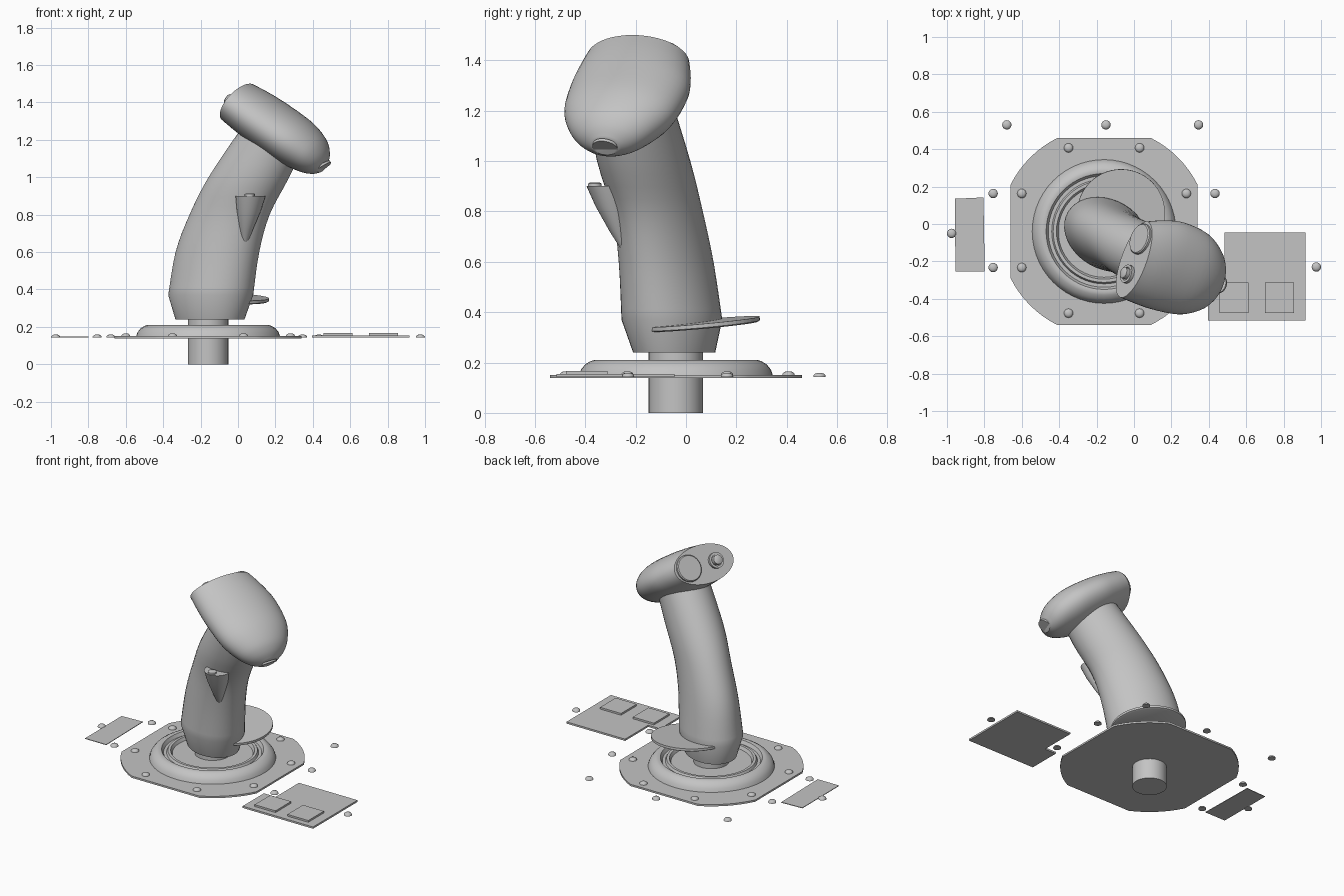
import bpy, bmesh, math
from mathutils import Vector, Matrix

if "Cube" in bpy.data.objects:
    bpy.data.objects.remove(bpy.data.objects["Cube"])

grey = bpy.data.materials.new("plain_grey")
grey.diffuse_color = (0.55, 0.55, 0.55, 1)
grey.use_nodes = True
grey.node_tree.nodes["Principled BSDF"].inputs["Base Color"].default_value = grey.diffuse_color
CX, CY = -0.16, -0.04          # centre of the base


def finish(name, bm, angle=35):
    bmesh.ops.recalc_face_normals(bm, faces=bm.faces)
    me = bpy.data.meshes.new(name)
    bm.to_mesh(me)
    bm.free()
    me.materials.append(grey)
    me.shade_smooth()
    me.set_sharp_from_angle(angle=math.radians(angle))
    ob = bpy.data.objects.new(name, me)
    bpy.context.collection.objects.link(ob)
    return ob


def loft(name, rings, angle=35):
    """Skin a list of equal-length point rings and cap both ends."""
    bm = bmesh.new()
    vs = [[bm.verts.new(p) for p in r] for r in rings]
    n = len(vs[0])
    for a, b in zip(vs, vs[1:]):
        for i in range(n):
            j = (i + 1) % n
            bm.faces.new((a[i], a[j], b[j], b[i]))
    bm.faces.new(vs[0])
    bm.faces.new(vs[-1])
    return finish(name, bm, angle)


def ellipse(c, u, v, n=40):
    c, u, v = Vector(c), Vector(u), Vector(v)
    return [c + u * math.cos(2 * math.pi * i / n) + v * math.sin(2 * math.pi * i / n)
            for i in range(n)]


def lathe(name, centre, axis, profile, n=40, angle=35):
    """Revolve (radius, height) points about an axis."""
    axis = Vector(axis).normalized()
    u = axis.orthogonal().normalized()
    v = axis.cross(u)
    return loft(name, [ellipse(Vector(centre) + axis * h, u * r, v * r, n)
                       for r, h in profile], angle)


def prism(name, outline, z0, z1):
    return loft(name, [[Vector((x, y, z)) for x, y in outline] for z in (z0, z1)])


def box(name, x0, x1, y0, y1, z0, z1):
    return prism(name, [(x0, y0), (x1, y0), (x1, y1), (x0, y1)], z0, z1)


def smooth_rows(rows, steps=4):
    """Catmull-Rom interpolation of rows of numbers."""
    out = []
    for i in range(len(rows) - 1):
        p0, p1 = rows[max(i - 1, 0)], rows[i]
        p2, p3 = rows[i + 1], rows[min(i + 2, len(rows) - 1)]
        for s in range(steps):
            t = s / steps
            out.append([0.5 * (2 * b + (c - a) * t + (2 * a - 5 * b + 4 * c - d) * t * t
                               + (3 * b - a - 3 * c + d) * t ** 3)
                        for a, b, c, d in zip(p0, p1, p2, p3)])
    return out + [list(rows[-1])]


# Base plate: square with corners cut by a circle
outline = []
for q in range(4):
    a0, a1 = math.atan2(0.25, 0.5), math.atan2(0.5, 0.25)
    for i in range(9):
        a = q * math.pi / 2 + a0 + (a1 - a0) * i / 8
        outline.append((CX + 0.559 * math.cos(a), CY + 0.559 * math.sin(a)))
prism("base_plate", outline, 0.138, 0.15)

# Round collar with stepped grooves, and the pivot post through it
lathe("collar", (CX, CY, 0),  (0, 0, 1),
      [(0.385, 0.148), (0.377, 0.172), (0.36, 0.193), (0.34, 0.205), (0.325, 0.21),
       (0.31, 0.207), (0.298, 0.185), (0.28, 0.185), (0.272, 0.2), (0.255, 0.2),
       (0.245, 0.18), (0.1, 0.18)], 56, 30)
lathe("pivot_post", (CX, CY, 0), (0, 0, 1), [(0.108, 0), (0.108, 0.25)])

# Grip: leaning, swelling ellipse sections (z, x, y, long, short)
gu, gv = Vector((0.866, -0.5, 0)), Vector((0.5, 0.866, 0))
grip = [(0.24, -0.15, -0.047, 0.195, 0.151), (0.37, -0.146, -0.056, 0.24, 0.185)]
grip = [grip[0]] + smooth_rows([grip[1], (0.6, -0.11, -0.079, 0.24, 0.168),
                                (0.8, -0.045, -0.113, 0.23, 0.16),
                                (1.0, 0.058, -0.168, 0.23, 0.168),
                                (1.25, 0.2, -0.23, 0.2, 0.16)])
loft("grip", [ellipse((x, y, z), gu * a, gv * b) for z, x, y, a, b in grip])

# Hand rest: thin tilted disc around the lower grip
lathe("hand_rest", (-0.07, 0.06, 0.342), (0.04, -0.09, 1),
      [(0.225, 0), (0.235, 0.005), (0.235, 0.02)], 56)

# Trigger: tapered half-sunk cone with a small button
loft("trigger", [ellipse(c, (r, 0, 0), (0, r, 0), 32) for c, r in
                 (((0.035, -0.24, 0.64), 0.012), ((0.045, -0.268, 0.72), 0.035),
                  ((0.058, -0.295, 0.82), 0.064), ((0.067, -0.315, 0.9), 0.08))])
lathe("trigger_button", (0.063, -0.362, 0.895), (0, 0, 1), [(0.027, 0), (0.027, 0.015), (0.02, 0.019)], 24)

# Head: egg body running down and forward from a flat cap (distance, width, height, shift, drop)
az, el = math.radians(20), math.radians(34)
e1 = Vector((math.sin(az), math.cos(az), 0))
d = Vector((math.cos(az) * math.cos(el), -math.sin(az) * math.cos(el), -math.sin(el)))
e2 = e1.cross(d)
if e2.z < 0:
    e2 = -e2
cap = Vector((0.0, -0.19, 1.4))
head = smooth_rows([(0, 0.215, 0.121, 0, 0), (0.1, 0.235, 0.131, 0.016, 0),
                    (0.22, 0.247, 0.135, 0.03, 0), (0.38, 0.231, 0.132, 0.035, 0),
                    (0.49, 0.178, 0.11, 0.034, -0.004), (0.55, 0.12, 0.078, 0.033, -0.012),
                    (0.583, 0.055, 0.04, 0.032, -0.02)])
loft("head", [ellipse(cap + d * t + e1 * s + e2 * k, e1 * a, e2 * b, 48)
              for t, a, b, s, k in head])
lathe("head_tip", cap + d * 0.575 + e1 * 0.032 - e2 * 0.022, d - e2 * 0.4,
      [(0.052, 0), (0.052, 0.012)], 28)

# Cap controls: broad button, and a small ringed button
lathe("thumb_button", cap + e1 * 0.115, -d, [(0.084, -0.01), (0.084, 0.012), (0.078, 0.018)])
lathe("ringed_button", cap - e1 * 0.085, -d,
      [(0.05, -0.01), (0.05, 0.018), (0.036, 0.018), (0.036, 0.01), (0.03, 0.01),
       (0.03, 0.036), (0.024, 0.04)], 24)

# Side panels and square keys
prism("right_panel", [(0.395, -0.515), (0.917, -0.515), (0.917, -0.045), (0.483, -0.045),
                      (0.483, -0.29), (0.395, -0.29)], 0.142, 0.154)
for i, x in enumerate((0.457, 0.7)):
    box(f"panel_key_{i + 1}", x, x + 0.155, -0.477, -0.312, 0.15, 0.166)
prism("left_panel", [(-0.955, -0.255), (-0.798, -0.255), (-0.805, 0.142), (-0.957, 0.135)],
      0.144, 0.148)

# Domed screws, on the plate and around it
spots = [(CX + sx * a, CY + 0.005 + sy * b) for a, b in ((0.19, 0.442), (0.44, 0.198), (0.593, 0.198))
         for sx in (-1, 1) for sy in (-1, 1)]
loose = [(-0.68, 0.53), (-0.15, 0.53), (0.345, 0.53), (-0.975, -0.05), (0.975, -0.23)]
for i, (x, y) in enumerate(spots + loose):
    z = 0.148 if i < 8 else 0.142
    lathe(f"screw_{i + 1}", (x, y, z), (0, 0, 1),
          [(0.025, 0), (0.023, 0.008), (0.017, 0.014), (0.008, 0.017)], 16, 50)
